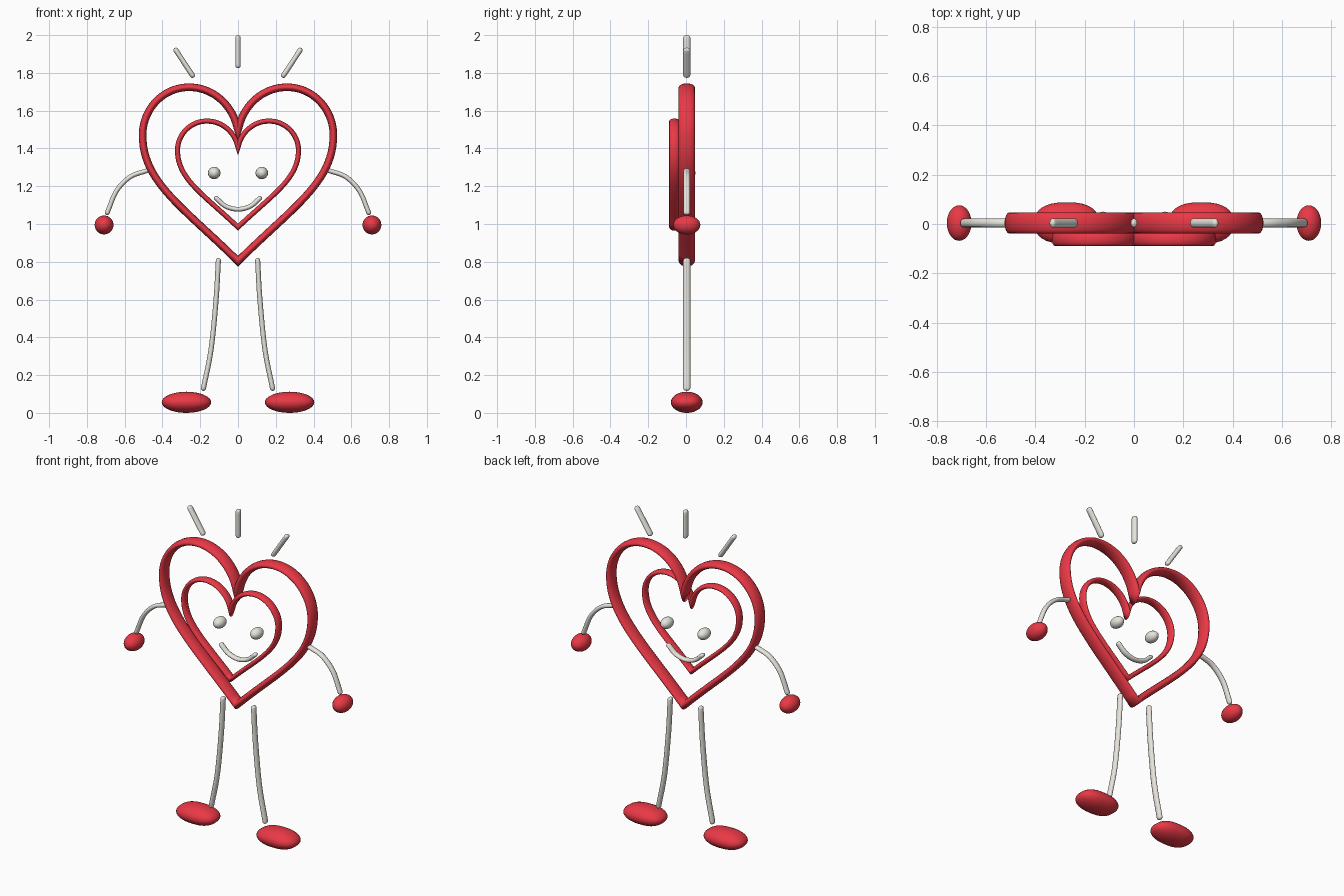
import bpy, bmesh
from math import sin, cos, pi, copysign
from mathutils import Vector

if "Cube" in bpy.data.objects:
    bpy.data.objects.remove(bpy.data.objects["Cube"])

Y0 = 0.004          # depth of the main plane
DEPTH = 1.4         # round parts are stretched front to back


def material(name, colour):
    m = bpy.data.materials.new(name)
    m.diffuse_color = colour
    m.use_nodes = True
    m.node_tree.nodes["Principled BSDF"].inputs["Base Color"].default_value = m.diffuse_color
    return m


red = material("red", (0.82, 0.04, 0.06, 1))
cream = material("cream", (0.80, 0.78, 0.72, 1))


def finish(name, bm, mat):
    bmesh.ops.recalc_face_normals(bm, faces=bm.faces)
    for f in bm.faces:
        f.smooth = True
    me = bpy.data.meshes.new(name)
    bm.to_mesh(me)
    bm.free()
    ob = bpy.data.objects.new(name, me)
    bpy.context.collection.objects.link(ob)
    me.materials.append(mat)


def skin(bm, sections, closed):
    """Join rings of points into a tube; open tubes get end faces."""
    rings = [[bm.verts.new(p) for p in s] for s in sections]
    n = len(rings[0])
    for i in range(len(rings) if closed else len(rings) - 1):
        a, b = rings[i], rings[(i + 1) % len(rings)]
        for j in range(n):
            k = (j + 1) % n
            bm.faces.new((a[j], a[k], b[k], b[j]))
    if not closed:
        bm.faces.new(rings[0])
        bm.faces.new(rings[-1])


def section(p, nrm, y, a, b, sides=16):
    """Elliptical ring: a in the front plane, b in depth."""
    return [Vector((p.x + nrm.x * a * cos(2 * pi * j / sides),
                    y + b * sin(2 * pi * j / sides),
                    p.y + nrm.y * a * cos(2 * pi * j / sides))) for j in range(sides)]


# Right half of the heart: cusp, lobe top, widest point, tip (bezier x, z)
HALF = [[(0, 1.49), (0.02, 1.62), (0.125, 1.724), (0.26, 1.724)],
        [(0.26, 1.724), (0.395, 1.724), (0.505, 1.61), (0.505, 1.47)],
        [(0.505, 1.47), (0.505, 1.22), (0.29, 1.09), (0, 0.803)]]


def heart(name, sx, sz, tip, y, a, b, steps=24):
    """Closed heart band with mitred cusp and tip."""
    half = []
    for seg in HALF:
        p = [Vector((q[0] * sx, tip + (q[1] - 0.803) * sz)) for q in seg]
        for k in range(steps):
            t = k / steps
            u = 1 - t
            half.append(u ** 3 * p[0] + 3 * u * u * t * p[1] + 3 * u * t * t * p[2] + t ** 3 * p[3])
    pts = half + [Vector((0, tip))] + [Vector((-q.x, q.y)) for q in reversed(half[1:])]
    n = len(pts)
    secs = []
    for i, p in enumerate(pts):
        d0 = (p - pts[i - 1]).normalized()
        d1 = (pts[(i + 1) % n] - p).normalized()
        t = (d0 + d1).normalized()
        mitre = min(1 / max(t.dot(d1), 0.01), 2.8)
        secs.append(section(p, Vector((-t.y, t.x)), y, a * mitre, b))
    bm = bmesh.new()
    skin(bm, secs, True)
    finish(name, bm, red)


def rod(name, points, r=0.0135, steps=8):
    """Round-ended rod through (x, z) points."""
    P = [Vector(p) for p in points]
    P = [2 * P[0] - P[1]] + P + [2 * P[-1] - P[-2]]
    path = []
    for i in range(1, len(P) - 2):
        p0, p1, p2, p3 = P[i - 1:i + 3]
        for k in range(steps):
            t = k / steps
            path.append(0.5 * (2 * p1 + (p2 - p0) * t + (2 * p0 - 5 * p1 + 4 * p2 - p3) * t * t
                               + (3 * p1 - p0 - 3 * p2 + p3) * t ** 3))
    path.append(P[-2])
    stations = []
    last = len(path) - 1
    for i, p in enumerate(path):
        t = (path[min(i + 1, last)] - path[max(i - 1, 0)]).normalized()
        caps = [0.0]
        if i == 0:
            caps = [-1.45, -1.1, -0.7, -0.35, 0.0]
        elif i == last:
            caps = [0.0, 0.35, 0.7, 1.1, 1.45]
        for c in caps:
            stations.append((p + t * r * sin(c), Vector((-t.y, t.x)), r * cos(c)))
    bm = bmesh.new()
    skin(bm, [section(p, n, Y0, a, a * DEPTH, 12) for p, n, a in stations], False)
    finish(name, bm, cream)


def ball(name, x, z, size, mat, box=1.0):
    """Ellipsoid; box below 1 squares off its plan."""
    bm = bmesh.new()
    bmesh.ops.create_uvsphere(bm, u_segments=32, v_segments=16, radius=1)
    for v in bm.verts:
        h = (v.co.x ** 2 + v.co.y ** 2) ** 0.5
        if h > 1e-5:
            v.co.x = h * copysign(abs(v.co.x / h) ** box, v.co.x)
            v.co.y = h * copysign(abs(v.co.y / h) ** box, v.co.y)
        v.co = Vector((x + v.co.x * size[0], Y0 + v.co.y * size[1], z + v.co.z * size[2]))
    finish(name, bm, mat)


# Heart body and smaller face outline in front
heart("outer_heart", 1, 1, 0.803, Y0, 0.02, 0.043)
heart("inner_heart", 0.634, 0.61, 0.983, Y0 - 0.066, 0.0135, 0.027)

# Smile and centre ray
rod("smile", [(-0.115, 1.136), (-0.065, 1.094), (0, 1.078), (0.065, 1.094), (0.115, 1.136)], 0.0125)
rod("ray_centre", [(0, 1.838), (0, 1.986)])

# Mirrored parts
for side, s in (("left", -1), ("right", 1)):
    ball("eye_" + side, s * 0.126, 1.27, (0.033, 0.046, 0.033), cream)
    rod("ray_" + side, [(s * 0.241, 1.787), (s * 0.329, 1.92)])
    rod("arm_" + side, [(s * 0.483, 1.282), (s * 0.57, 1.25), (s * 0.643, 1.175), (s * 0.692, 1.06)], 0.0125)
    ball("hand_" + side, s * 0.709, 0.995, (0.05, 0.072, 0.05), red)
    rod("leg_" + side, [(s * 0.104, 0.807), (s * 0.116, 0.6), (s * 0.143, 0.334), (s * 0.183, 0.13)])
    ball("foot_" + side, s * 0.273, 0.056, (0.131, 0.084, 0.056), red, 0.8)
